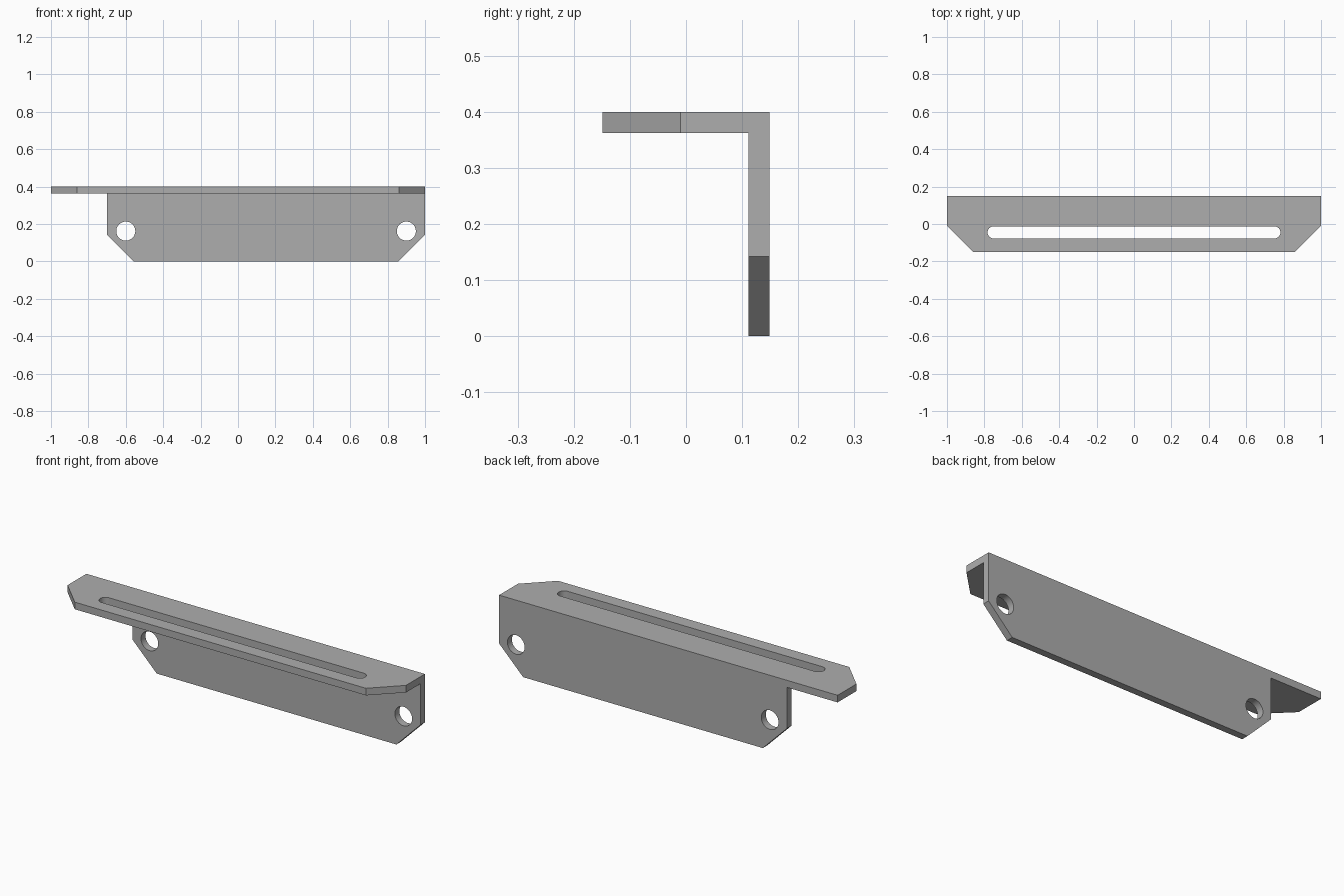
import bpy, bmesh, math
from mathutils import Vector

if "Cube" in bpy.data.objects:
    bpy.data.objects.remove(bpy.data.objects["Cube"])

steel = bpy.data.materials.new("grey steel")
steel.diffuse_color = (0.42, 0.42, 0.42, 1)
steel.use_nodes = True
steel.node_tree.nodes["Principled BSDF"].inputs["Base Color"].default_value = steel.diffuse_color


def prism(name, outline, start, depth):
    """Extrude a closed outline of 3D points along depth."""
    bm = bmesh.new()
    face = bm.faces.new([bm.verts.new(Vector(p) + Vector(start)) for p in outline])
    ext = bmesh.ops.extrude_face_region(bm, geom=[face])
    moved = [g for g in ext["geom"] if isinstance(g, bmesh.types.BMVert)]
    bmesh.ops.translate(bm, verts=moved, vec=depth)
    bmesh.ops.recalc_face_normals(bm, faces=bm.faces)
    mesh = bpy.data.meshes.new(name)
    bm.to_mesh(mesh)
    bm.free()
    mesh.materials.append(steel)
    obj = bpy.data.objects.new(name, mesh)
    bpy.context.collection.objects.link(obj)
    return obj


def combine(target, tool, operation):
    """Apply a boolean and remove the tool."""
    mod = target.modifiers.new(operation.lower(), 'BOOLEAN')
    mod.operation, mod.solver, mod.object = operation, 'EXACT', tool
    bpy.context.view_layer.objects.active = target
    bpy.ops.object.modifier_apply(modifier=mod.name)
    bpy.data.objects.remove(tool)


def arc(cx, cy, r, a0, a1, n):
    return [(cx + r * math.cos(math.radians(a0 + (a1 - a0) * i / n)),
             cy + r * math.sin(math.radians(a0 + (a1 - a0) * i / n))) for i in range(n + 1)]


# Top flange with two clipped front corners
flange = [(-1, 0.149), (-1, -0.01), (-0.86, -0.149), (0.86, -0.149), (1, -0.01), (1, 0.149)]
bracket = prism("angle_bracket", [(x, y, 0) for x, y in flange], (0, 0, 0.362), (0, 0, 0.038))

# Upright web, shorter on the left, with clipped lower corners
web = [(-0.7, 0.4), (-0.7, 0.142), (-0.558, 0), (0.858, 0), (1, 0.142), (1, 0.4)]
upright = prism("upright_web", [(x, 0, z) for x, z in web], (0, 0.111, 0), (0, 0.038, 0))
combine(bracket, upright, 'UNION')

# Long rounded slot in the flange
slot = arc(0.751, -0.045, 0.032, -90, 90, 16) + arc(-0.751, -0.045, 0.032, 90, 270, 16)
combine(bracket, prism("slot_cutter", [(x, y, 0) for x, y in slot], (0, 0, 0.3), (0, 0, 0.2)), 'DIFFERENCE')

# Bolt holes through the web
for cx in (-0.6, 0.9):
    hole = arc(cx, 0.162, 0.051, 0, 360, 32)[:-1]
    combine(bracket, prism("hole_cutter", [(x, 0, z) for x, z in hole], (0, 0.05, 0), (0, 0.2, 0)), 'DIFFERENCE')

# Smooth only the rounded walls
bpy.ops.object.select_all(action='DESELECT')
bracket.select_set(True)
bpy.context.view_layer.objects.active = bracket
bpy.ops.object.shade_smooth_by_angle(angle=math.radians(30))
